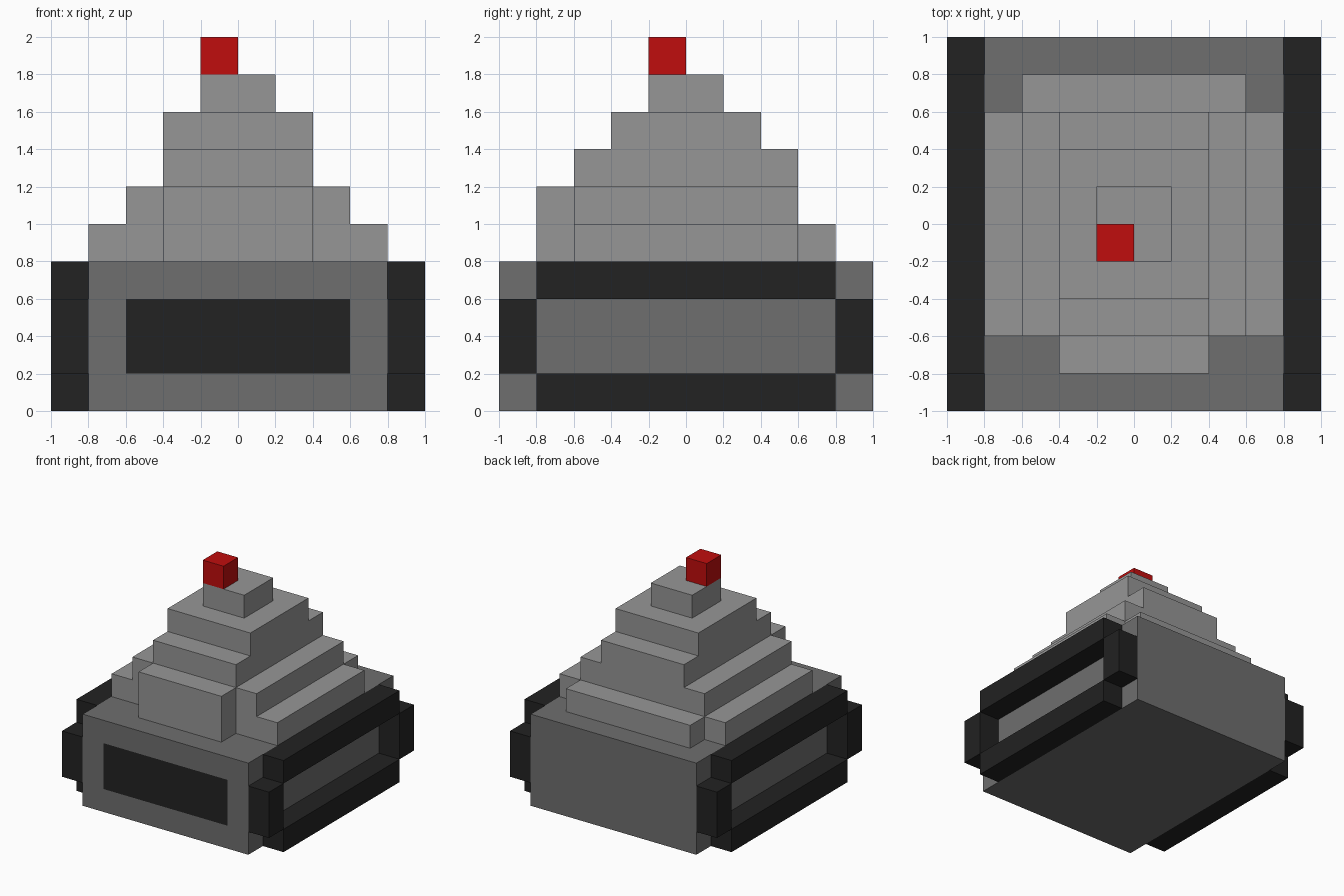
import bpy
import bmesh
from mathutils import Matrix, Vector

cube = bpy.data.objects.get("Cube")
if cube:
    bpy.data.objects.remove(cube, do_unlink=True)


def material(name, rgb):
    mat = bpy.data.materials.new(name)
    mat.use_nodes = True
    mat.diffuse_color = (*rgb, 1)
    bsdf = next(n for n in mat.node_tree.nodes if n.type == 'BSDF_PRINCIPLED')
    bsdf.inputs["Base Color"].default_value = (*rgb, 1)
    return mat


light_grey = material("light grey", (0.305, 0.305, 0.305))
mid_grey = material("mid grey", (0.156, 0.156, 0.156))
black = material("near black", (0.016, 0.016, 0.016))
red = material("red", (0.53, 0.004, 0.004))


def add_box(bm, x, y, z):
    """Add a box spanning the given (low, high) ranges."""
    spans = (x, y, z)
    centre = Vector([(a + b) / 2 for a, b in spans])
    size = Vector([b - a for a, b in spans])
    bmesh.ops.create_cube(bm, size=1, matrix=Matrix.Translation(centre) @ Matrix.Diagonal((*size, 1)))


def finish(name, bm, *mats):
    mesh = bpy.data.meshes.new(name)
    bm.to_mesh(mesh)
    bm.free()
    for mat in mats:
        mesh.materials.append(mat)
    obj = bpy.data.objects.new(name, mesh)
    bpy.context.collection.objects.link(obj)
    return obj


def box(name, mat, x, y, z):
    bm = bmesh.new()
    add_box(bm, x, y, z)
    return finish(name, bm, mat)


# Hull with a dark panel inset flush in its front face
bm = bmesh.new()
add_box(bm, (-0.8, 0.8), (-1, 1), (0, 0.8))
bm.normal_update()
front = min(bm.faces, key=lambda f: f.calc_center_median().y)
bmesh.ops.inset_region(bm, faces=[front], thickness=0.2, use_even_offset=True)
front.material_index = 1
finish("hull", bm, mid_grey, black)

# Tracks: four bars framing each side, with the hull showing between them
for name, x in (("left_track", (0.8, 1)), ("right_track", (-1, -0.8))):
    bm = bmesh.new()
    for z in ((0, 0.2), (0.6, 0.8)):
        add_box(bm, x, (-0.8, 0.8), z)
    for y in ((-1, -0.8), (0.8, 1)):
        add_box(bm, x, y, (0.2, 0.6))
    finish(name, bm, black)

# Stepped turret: half width and half depth of each tier, bottom to top
tiers = [(0.8, 0.6), (0.6, 0.6), (0.4, 0.6), (0.4, 0.4), (0.2, 0.2)]
for i, (w, d) in enumerate(tiers):
    z = 0.8 + 0.2 * i
    box(f"turret_tier_{i + 1}", light_grey, (-w, w), (-d, d), (z, z + 0.2))

# Blocks on the front and back of the turret
box("turret_front_block", light_grey, (-0.4, 0.4), (-0.8, -0.6), (0.8, 1.2))
box("turret_back_step", light_grey, (-0.6, 0.6), (0.6, 0.8), (0.8, 1))

# Off-centre beacon on the top tier
box("beacon", red, (-0.2, 0), (-0.2, 0), (1.8, 2))
